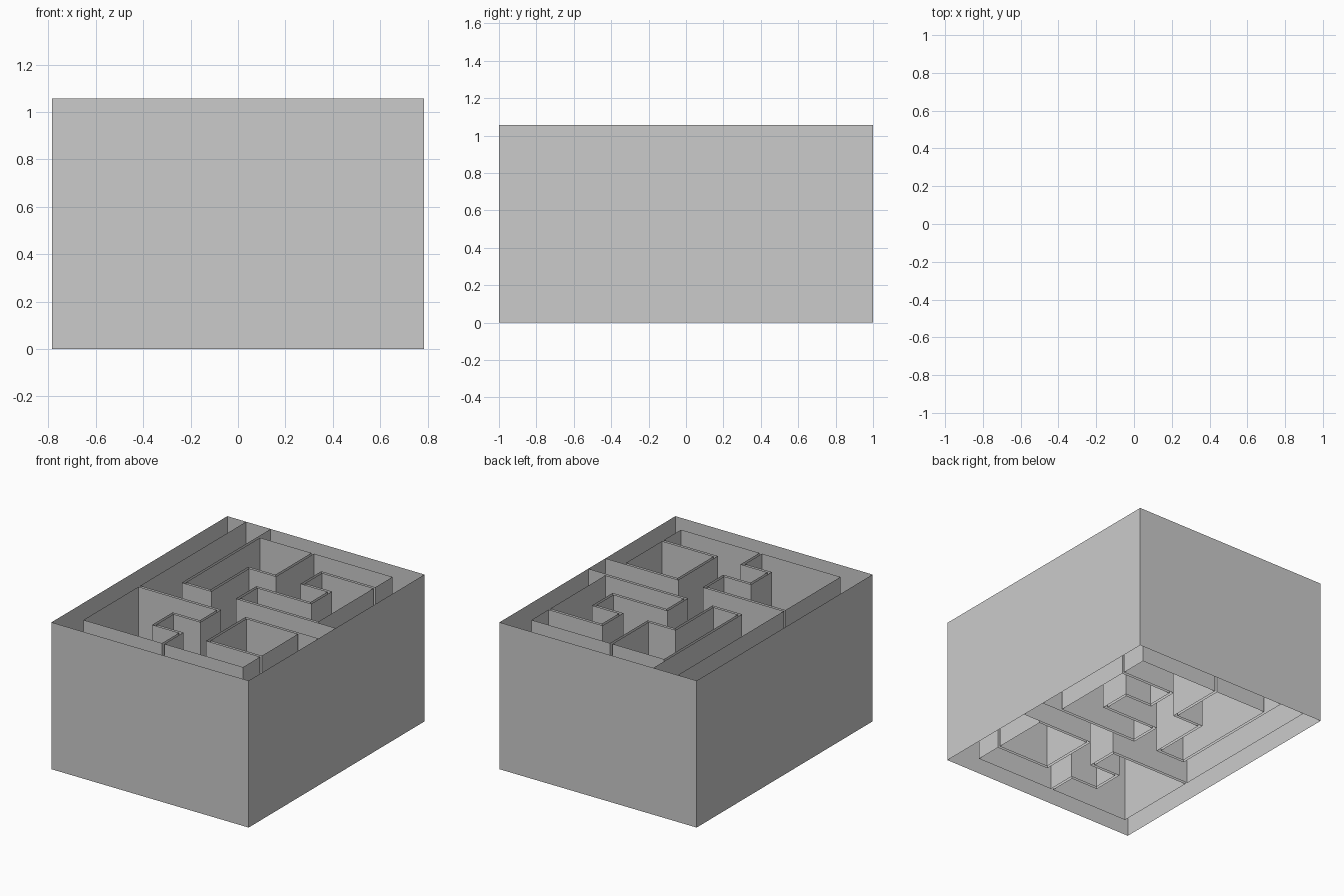
import bpy
import bmesh
from mathutils import Vector

if "Cube" in bpy.data.objects:
    bpy.data.objects.remove(bpy.data.objects["Cube"])

HX, HY, H = 0.785, 1.0, 1.057   # half width, half depth, height
CELL, GAP = 0.215, 0.01         # grid pitch, half of the thin wall thickness


def inset(nodes):
    """Grid outline (counter-clockwise) to metres, pulled in by half a thin wall."""
    pts = [Vector(n) * CELL for n in nodes]
    out = []
    for i, p in enumerate(pts):
        a = (p - pts[i - 1]).normalized()
        b = (pts[(i + 1) % len(pts)] - p).normalized()
        out.append(p + GAP * (Vector((-a.y, a.x)) + Vector((-b.y, b.x))))
    return out


def on_shell(p, q):
    return any(abs(abs(p[k]) - h) < 1e-4 and abs(p[k] - q[k]) < 1e-4
               for k, h in ((0, HX), (1, HY)))


def vertical_walls(name, pts, inward=False):
    """Upright open-topped faces along a closed outline."""
    bm = bmesh.new()
    low = [bm.verts.new((p[0], p[1], 0)) for p in pts]
    top = [bm.verts.new((p[0], p[1], H)) for p in pts]
    for i in range(len(pts)):
        j = (i + 1) % len(pts)
        if inward and on_shell(pts[i], pts[j]):
            continue            # the outer shell already closes this end
        f = [low[i], low[j], top[j], top[i]]
        bm.faces.new(f[::-1] if inward else f)
    me = bpy.data.meshes.new(name)
    bm.to_mesh(me)
    bm.free()
    ob = bpy.data.objects.new(name, me)
    bpy.context.collection.objects.link(ob)


# outer shell
vertical_walls("outer_shell", [(-HX, -HY), (HX, -HY), (HX, HY), (-HX, HY)])

# winding passage from the back entrance to the right-hand exit
E, X = (HY + GAP) / CELL, (HX + GAP) / CELL
passage = [(-3, E), (-3, -1), (0, -1), (0, -2), (-1, -2), (-1, -3), (0, -3),
           (0, -4), (3, -4), (3, -3), (1, -3), (1, -1), (X, -1), (X, 0),
           (0, 0), (0, 1), (2, 1), (2, 2), (1, 2), (1, 3), (3, 3), (3, 4),
           (0, 4), (0, 2), (-1, 2), (-1, 0), (-2, 0), (-2, E)]

# closed chambers around the passage
chambers = {
    "passage": passage,
    "front_left_chamber": [(-3, -4), (0, -4), (0, -3), (-1, -3), (-1, -2),
                           (0, -2), (0, -1), (-3, -1)],
    "square_chamber": [(1, -3), (3, -3), (3, -1), (1, -1)],
    "right_chamber": [(0, 0), (3, 0), (3, 3), (1, 3), (1, 2), (2, 2), (2, 1), (0, 1)],
    "back_chamber": [(-2, 0), (-1, 0), (-1, 2), (0, 2), (0, 4), (-2, 4)],
}
for name, nodes in chambers.items():
    vertical_walls(name, inset(nodes), inward=True)
